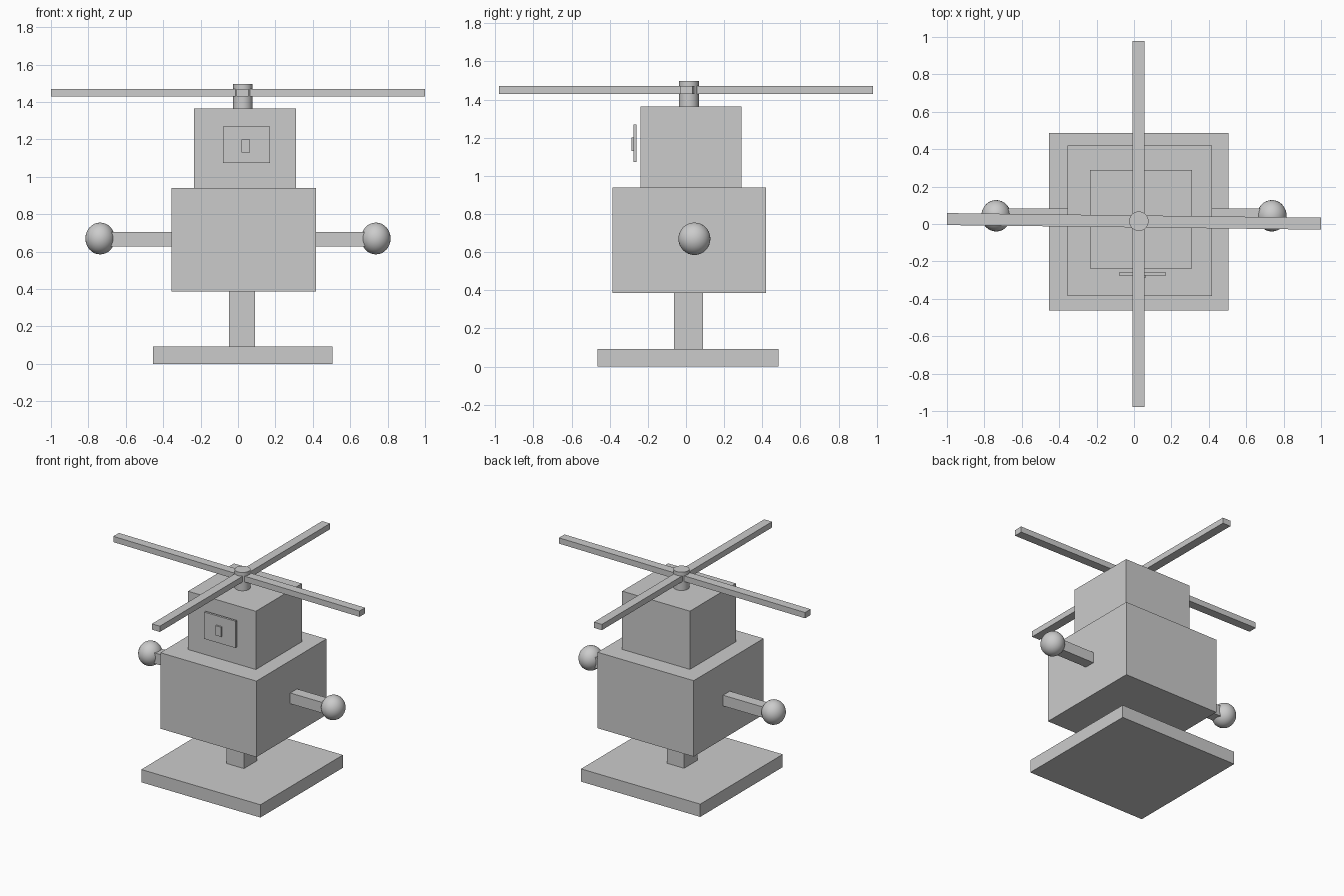
import bpy
import math

if "Cube" in bpy.data.objects:
    bpy.data.objects.remove(bpy.data.objects["Cube"])


def box(name, x, y, z, turn=0.0):
    """Box from (min, max) ranges, optionally turned about its vertical axis."""
    centre = [(a + b) / 2 for a, b in (x, y, z)]
    bpy.ops.mesh.primitive_cube_add(size=1, location=centre)
    ob = bpy.context.object
    ob.name = name
    ob.scale = [b - a for a, b in (x, y, z)]
    bpy.ops.object.transform_apply(location=False, rotation=False, scale=True)
    ob.rotation_euler.z = turn
    return ob


# Stand
box("base", (-0.455, 0.505), (-0.463, 0.486), (0, 0.093))
box("post", (-0.047, 0.092), (-0.063, 0.089), (0.093, 0.387))

# Body and head
box("body", (-0.356, 0.418), (-0.385, 0.42), (0.387, 0.94))
box("head", (-0.235, 0.311), (-0.239, 0.29), (0.94, 1.364))

# Face plate and its button, floating just ahead of the head
box("face_plate", (-0.08, 0.172), (-0.275, -0.259), (1.073, 1.268))
box("face_button", (0.02, 0.065), (-0.287, -0.275), (1.13, 1.2))

# Arms with ball hands
for side, sign, inner in (("left", -1, -0.356), ("right", 1, 0.418)):
    box(side + "_arm", sorted((inner, sign * 0.68)), (0.004, 0.082), (0.627, 0.705))
    bpy.ops.mesh.primitive_uv_sphere_add(segments=32, ring_count=16, radius=1,
                                         location=(sign * 0.737, 0.044, 0.67))
    hand = bpy.context.object
    hand.name = side + "_hand"
    hand.scale = (0.079, 0.084, 0.085)
    bpy.ops.object.transform_apply(location=False, rotation=False, scale=True)
    bpy.ops.object.shade_smooth()

# Rotor hub
bpy.ops.mesh.primitive_cylinder_add(vertices=32, radius=0.052, depth=0.134,
                                    location=(0.026, 0.015, 1.43))
bpy.context.object.name = "rotor_hub"
bpy.ops.object.shade_smooth_by_angle(angle=math.radians(30))

# Rotor blades, one slightly turned
box("cross_blade", (-1, 1), (-0.018, 0.046), (1.428, 1.47), math.radians(-0.7))
box("long_blade", (-0.008, 0.056), (-0.979, 0.979), (1.428, 1.47))
